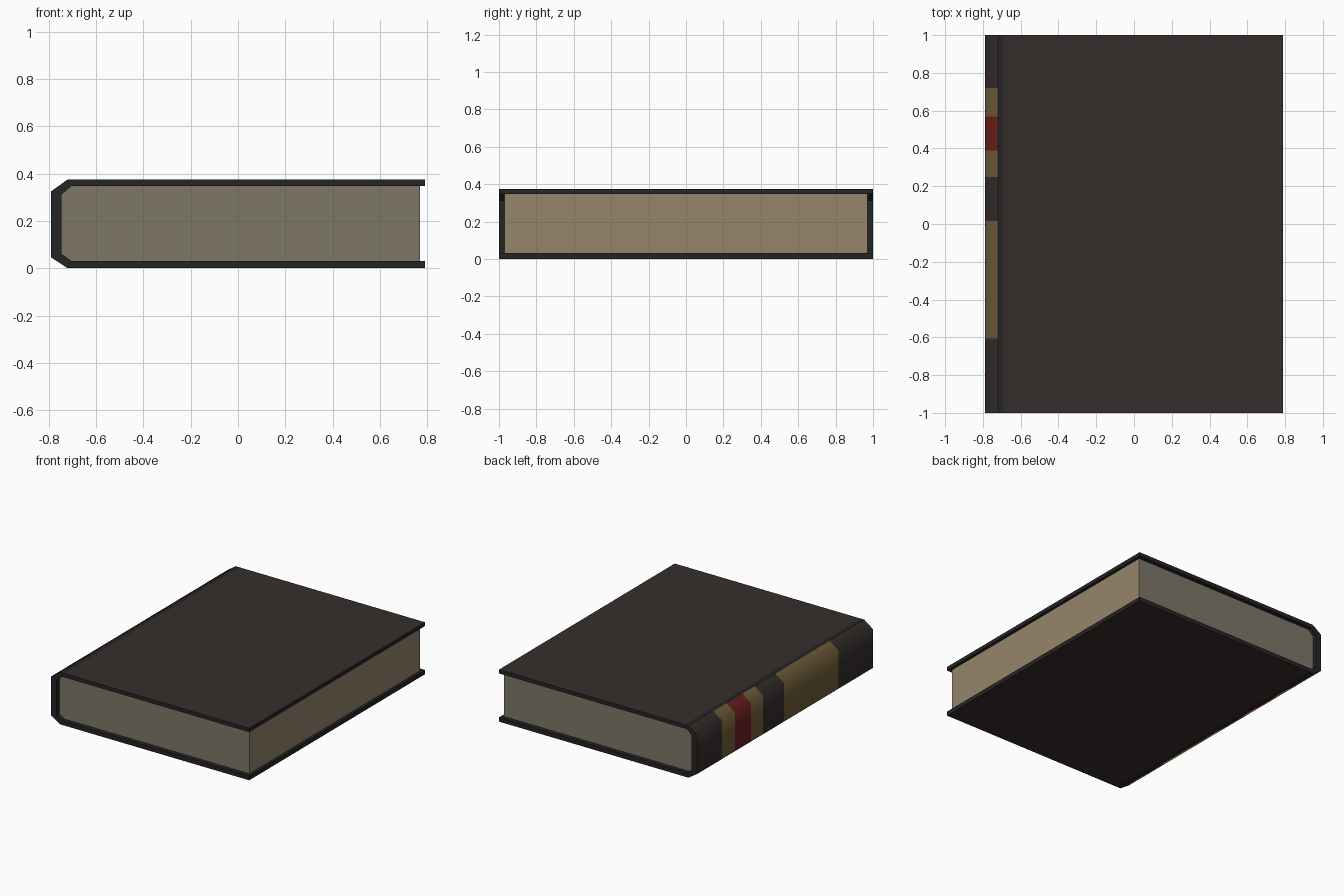
import bpy
import bmesh

if "Cube" in bpy.data.objects:
    bpy.data.objects.remove(bpy.data.objects["Cube"])


def material(name, rgb):
    m = bpy.data.materials.new(name)
    m.diffuse_color = (*rgb, 1)
    m.use_nodes = True
    m.node_tree.nodes["Principled BSDF"].inputs["Base Color"].default_value = m.diffuse_color
    return m


leather = material("leather", (0.036, 0.027, 0.025))
trim = material("board_edge", (0.018, 0.018, 0.018))
gold = material("gold", (0.17, 0.115, 0.045))
red = material("red", (0.16, 0.014, 0.014))
paper = material("paper", (0.21, 0.185, 0.135))
fore = material("fore_edge", (0.31, 0.235, 0.15))
MATS = [leather, trim, gold, red, paper, fore]


def extrude_profile(name, profile, stations, choose):
    """Sweep an xz profile along y; choose(segment, band) gives the material index and smoothness."""
    bm = bmesh.new()
    rings = [[bm.verts.new((x, y, z)) for x, z in profile] for y in stations]
    n = len(profile)
    for b in range(len(stations) - 1):
        for i in range(n):
            j = (i + 1) % n
            f = bm.faces.new((rings[b][i], rings[b][j], rings[b + 1][j], rings[b + 1][i]))
            f.material_index, f.smooth = choose(i, b)
    for ring in (rings[0], rings[-1]):
        f = bm.faces.new(ring)
        f.material_index = choose(-1, 0)[0]
    bmesh.ops.recalc_face_normals(bm, faces=bm.faces)
    mesh = bpy.data.meshes.new(name)
    bm.to_mesh(mesh)
    bm.free()
    for m in MATS:
        mesh.materials.append(m)
    obj = bpy.data.objects.new(name, mesh)
    bpy.context.collection.objects.link(obj)
    return obj


# Cover: one C-shaped profile with a chamfered spine
H = 0.375
outer = [(0.79, H), (-0.69, H), (-0.72, H), (-0.79, 0.325),
         (-0.79, 0.046), (-0.72, 0), (-0.69, 0), (0.79, 0)]
inner = [(0.79, 0.031), (-0.705, 0.031), (-0.745, 0.06),
         (-0.745, 0.312), (-0.705, 0.347), (0.79, 0.347)]
stations = [-1, -0.605, 0.015, 0.25, 0.39, 0.57, 0.72, 1]
bands = [0, 2, 0, 2, 3, 2, 0]


def cover_faces(i, b):
    if i in (0, 6):             # boards
        return 0, False
    if i in (2, 3, 4):          # spine with coloured bands
        return bands[b], True
    return 1, False             # hinge strips, edges and inside


extrude_profile("cover", outer + inner, stations, cover_faces)

# Page block: fills the cover, set back from its edges
pages = [(0.77, 0.031)] + inner[1:5] + [(0.77, 0.347)]
extrude_profile("pages", pages, [-0.97, 0.97],
                lambda i, b: (5 if i == 5 else 4, False))
